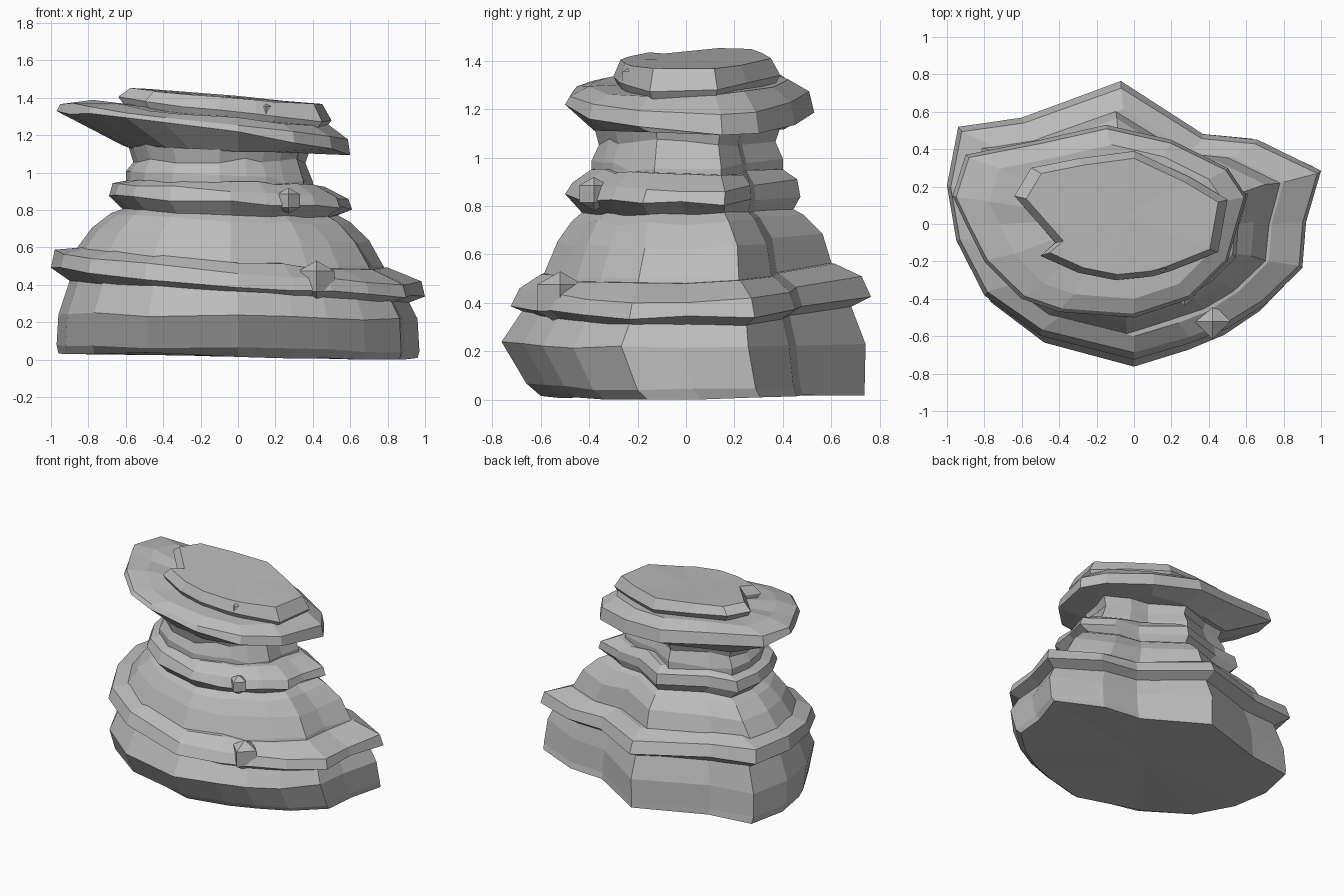
import bpy
import bmesh
import random

random.seed(4)
cube = bpy.data.objects.get("Cube")
if cube:
    bpy.data.objects.remove(cube)

stone = bpy.data.materials.new("grey_stone")
stone.use_nodes = True
stone.diffuse_color = (0.5, 0.5, 0.5, 1)
stone.node_tree.nodes["Principled BSDF"].inputs["Base Color"].default_value = stone.diffuse_color


def finish(bm, name):
    """Turn the mesh into a flat-shaded stone object."""
    bmesh.ops.recalc_face_normals(bm, faces=bm.faces)
    mesh = bpy.data.meshes.new(name)
    bm.to_mesh(mesh)
    bm.free()
    mesh.materials.append(stone)
    bpy.context.collection.objects.link(bpy.data.objects.new(name, mesh))


def ring(width, depth, height, tilt_x=0, tilt_y=0, shift_y=0):
    """One bedding line: plan scale, height, slope and offset."""
    return width, depth, height, tilt_x, tilt_y, shift_y


def stone_layer(name, outline, rings, shift_x=0, rough=0.01):
    """Loft an outline through tilted rings and close both ends."""
    bm = bmesh.new()
    loops = []
    for width, depth, height, tilt_x, tilt_y, shift_y in rings:
        loop = []
        for px, py in outline:
            x, y = px * width + shift_x, py * depth + shift_y
            z = height + tilt_x * x + tilt_y * y + random.uniform(-rough, rough)
            loop.append(bm.verts.new((x, y, max(z, 0))))
        loops.append(loop)
    for low, high in zip(loops, loops[1:]):
        for i in range(len(outline)):
            bm.faces.new((low[i - 1], low[i], high[i], high[i - 1]))
    ends = [bm.faces.new(loops[0][::-1]), bm.faces.new(loops[-1])]
    bmesh.ops.poke(bm, faces=ends)
    finish(bm, name)


def knob(name, x, y, z, radius):
    """Small pointed lump jutting from a ledge."""
    bm = bmesh.new()
    bmesh.ops.create_uvsphere(bm, u_segments=4, v_segments=3, radius=radius)
    bmesh.ops.translate(bm, verts=bm.verts, vec=(x, y, z))
    finish(bm, name)


# Plan shapes, anticlockwise from the front
broad = [(0, -.75), (.3, -.66), (.5, -.58), (.7, -.45), (.9, -.25), (.92, 0), (1, .28), (.66, .45),
         (.37, .48), (-.07, .77), (-.6, .57), (-.94, .52), (-1, .2), (-.95, -.1),
         (-.8, -.4), (-.5, -.62)]
overhang = [(0, -.5), (.3, -.4), (.5, -.2), (.6, .15), (.5, .3), (.2, .45), (-.15, .53),
            (-.5, .45), (-.9, .37), (-.97, .15), (-.9, 0), (-.8, -.2), (-.6, -.4), (-.4, -.47)]
crown = [(-.1, -.3), (.1, -.28), (.2, -.25), (.45, -.15), (.5, .13), (.3, .25), (0, .39),
         (-.3, .35), (-.55, .3), (-.64, .15), (-.42, -.1), (-.5, -.17), (-.3, -.26)]

# Broad foot block, undercut at the front
stone_layer("foot_block", broad, rings=[
    ring(.96, .88, .02, tilt_x=-.02, shift_y=.06),
    ring(.97, .92, .06, tilt_x=-.02, shift_y=.03),
    ring(.96, .99, .23, tilt_x=-.02, shift_y=-.02),
    ring(.89, .88, .4, tilt_x=-.06)])

# Wide shelf over the foot
stone_layer("lower_shelf", broad, rings=[
    ring(.89, .84, .35, tilt_x=-.06, tilt_y=.02),
    ring(1, .98, .41, tilt_x=-.08, tilt_y=.02, shift_y=.01),
    ring(.98, .93, .49, tilt_x=-.09, tilt_y=.03, shift_y=.01),
    ring(.8, .8, .54, tilt_x=-.08, tilt_y=.03)])

# Sloping body
stone_layer("sloping_body", broad, shift_x=-.04, rings=[
    ring(.85, .82, .45, tilt_x=-.05, tilt_y=.02),
    ring(.82, .78, .54, tilt_x=-.06, tilt_y=.03),
    ring(.74, .72, .66, tilt_x=-.05, tilt_y=.03, shift_y=.01),
    ring(.64, .63, .75, tilt_x=-.04, tilt_y=.02),
    ring(.5, .5, .82, tilt_x=-.03)])

# Thin shelf at the waist
stone_layer("waist_shelf", broad, shift_x=-.04, rings=[
    ring(.54, .56, .76, tilt_x=-.02),
    ring(.65, .64, .84, tilt_x=-.05, shift_y=-.02),
    ring(.63, .61, .9, tilt_x=-.06, shift_y=-.01),
    ring(.5, .52, .95, tilt_x=-.05)])

# Pinched neck
stone_layer("neck", broad, shift_x=-.1, rough=.02, rings=[
    ring(.5, .52, .87, tilt_x=-.05),
    ring(.5, .52, .97, tilt_x=-.05),
    ring(.46, .48, 1.06),
    ring(.5, .52, 1.17)])

# Tilted overhanging cap
stone_layer("cap_slab", overhang, rings=[
    ring(.64, .76, 1.12, tilt_x=-.03),
    ring(1, 1, 1.19, tilt_x=-.14, tilt_y=-.04),
    ring(.98, .96, 1.25, tilt_x=-.13),
    ring(.8, .8, 1.3, tilt_x=-.1, tilt_y=.03)])

# Uppermost stone
stone_layer("top_slab", crown, rough=.005, rings=[
    ring(.92, .9, 1.27, tilt_x=-.1, tilt_y=.02),
    ring(1, 1, 1.33, tilt_x=-.11, tilt_y=.03),
    ring(.9, .9, 1.4, tilt_x=-.08, tilt_y=.02)])

# Lumps on the ledges
knob("lower_knob", x=.42, y=-.52, z=.42, radius=.11)
knob("waist_knob", x=.27, y=-.38, z=.85, radius=.07)
knob("top_knob", x=.15, y=-.22, z=1.33, radius=.05)
